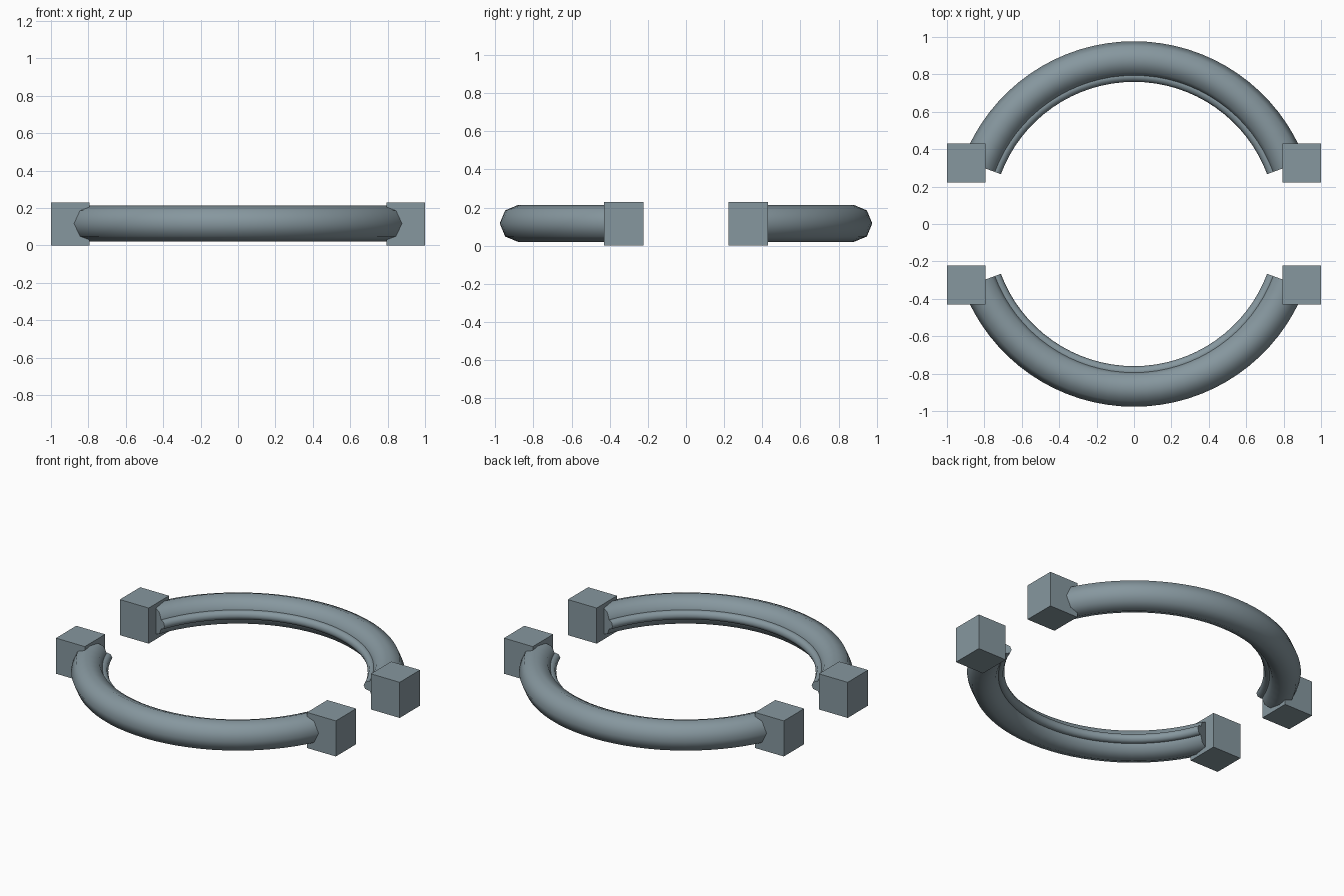
import bpy, bmesh, math

if "Cube" in bpy.data.objects:
    bpy.data.objects.remove(bpy.data.objects["Cube"])

# One blue-grey finish for everything
grey = bpy.data.materials.new("blue_grey")
grey.diffuse_color = (0.24, 0.31, 0.345, 1)
grey.use_nodes = True
grey.node_tree.nodes["Principled BSDF"].inputs["Base Color"].default_value = grey.diffuse_color

START = math.radians(20.5)      # arc starts inside the end blocks
STEPS = 32
MID_Z = 0.117


def finish(bm, name):
    bmesh.ops.recalc_face_normals(bm, faces=bm.faces)
    mesh = bpy.data.meshes.new(name)
    bm.to_mesh(mesh)
    bm.free()
    mesh.materials.append(grey)
    ob = bpy.data.objects.new(name, mesh)
    bpy.context.collection.objects.link(ob)
    return ob


def arc_tube(name, ring_radius, tube_radius, side):
    """Eight-sided tube swept along an arc on the +y or -y side."""
    bm = bmesh.new()
    rings = []
    for i in range(STEPS + 1):
        a = START + (math.pi - 2 * START) * i / STEPS
        ring = []
        for k in range(8):
            t = math.tau * k / 8
            r = ring_radius + tube_radius * math.cos(t)
            z = MID_Z + tube_radius * math.sin(t)
            ring.append(bm.verts.new((r * math.cos(a), side * r * math.sin(a), z)))
        rings.append(ring)
    for p, q in zip(rings, rings[1:]):
        for k in range(8):
            n = (k + 1) % 8
            bm.faces.new((p[k], p[n], q[n], q[k]))
    bm.faces.new(rings[0])
    bm.faces.new(rings[-1])
    for f in bm.faces:
        f.smooth = len(f.verts) == 4
    return finish(bm, name)


def block(name, x, y):
    bm = bmesh.new()
    bmesh.ops.create_cube(bm, size=1)
    for v in bm.verts:
        v.co = (x + v.co.x * 0.206, y + v.co.y * 0.208, 0.115 + v.co.z * 0.23)
    return finish(bm, name)


for side, label in ((1, "back"), (-1, "front")):
    # Main curved bar and the thin rail along its inner side
    arc_tube(label + "_curved_bar", 0.88, 0.097, side)
    arc_tube(label + "_inner_rail", 0.79, 0.03, side)
    # End blocks
    for sx, hand in ((-1, "left"), (1, "right")):
        block(f"{label}_{hand}_end_block", sx * 0.897, side * 0.326)
